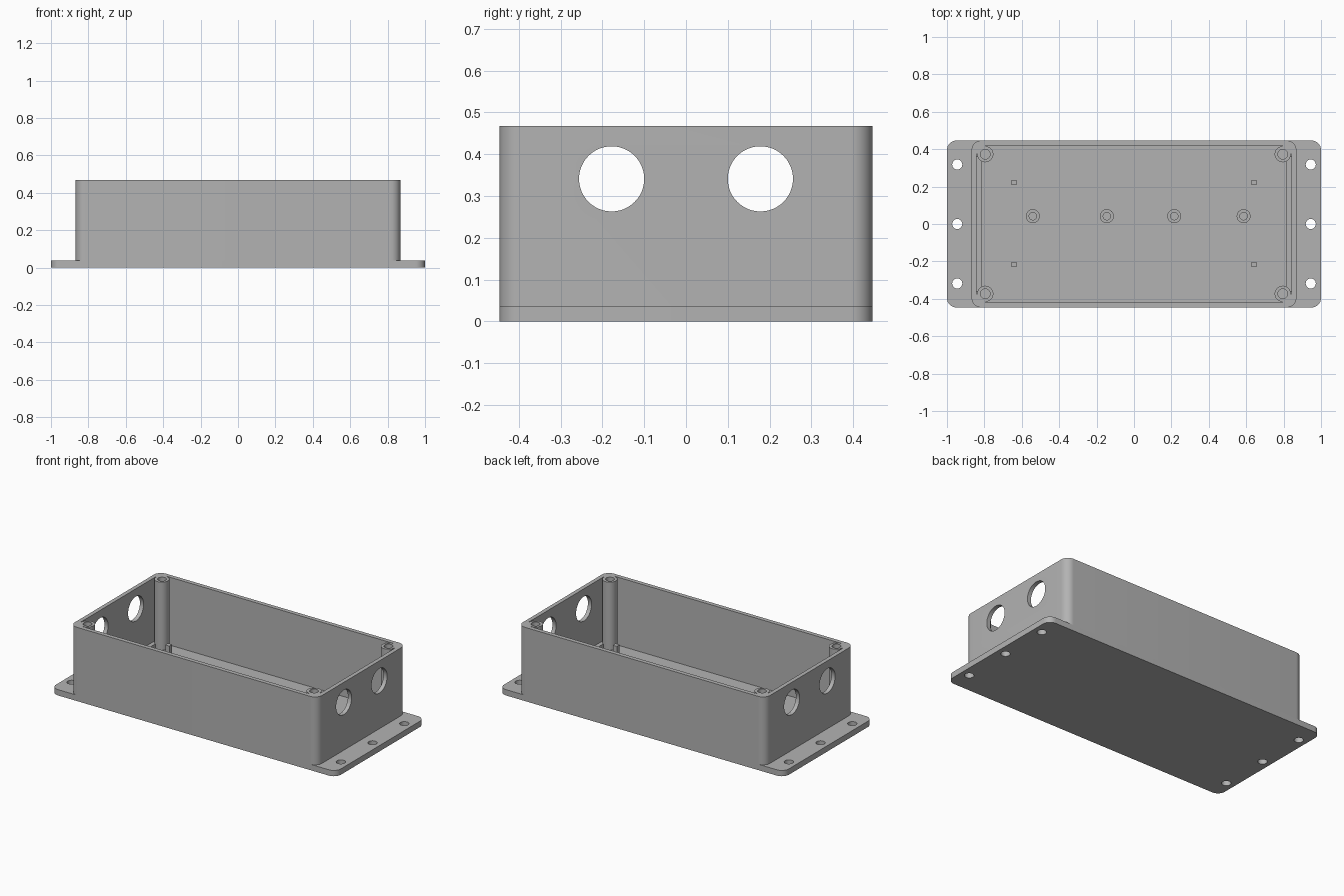
import bpy
import bmesh
from math import cos, sin, pi, radians
from mathutils import Matrix

cube = bpy.data.objects.get("Cube")
if cube:
    bpy.data.objects.remove(cube, do_unlink=True)

grey = bpy.data.materials.new("plain_grey")
grey.use_nodes = True
grey.diffuse_color = (0.45, 0.45, 0.45, 1)
grey.node_tree.nodes["Principled BSDF"].inputs["Base Color"].default_value = (0.45, 0.45, 0.45, 1)

# Overall sizes
BOX_X, BOX_Y, TOP = 0.868, 0.446, 0.468
IN_X, IN_Y, FLOOR = 0.842, 0.419, 0.037
ALONG_X = Matrix(((0, 0, 1, 0), (1, 0, 0, 0), (0, 1, 0, 0), (0, 0, 0, 1)))
parts = []


def arc(cx, cy, r, start=0, sweep=360, n=32):
    """Points on an arc; a full circle leaves out the repeated end."""
    count = n if sweep == 360 else n + 1
    angles = [radians(start + sweep * i / n) for i in range(count)]
    return [(cx + r * cos(a), cy + r * sin(a)) for a in angles]


def rounded(hx, hy, r):
    pts = []
    for k, (sx, sy) in enumerate(((1, 1), (-1, 1), (-1, -1), (1, -1))):
        pts += arc(sx * (hx - r), sy * (hy - r), r, 90 * k, 90, 10)
    return pts


def rect(x0, x1, y0, y1):
    return [(x0, y0), (x1, y0), (x1, y1), (x0, y1)]


def prism(name, pts, z0, z1, matrix=None):
    """Extrude a flat outline from z0 to z1."""
    bm = bmesh.new()
    face = bm.faces.new([bm.verts.new((x, y, z0)) for x, y in pts])
    ext = bmesh.ops.extrude_face_region(bm, geom=[face])
    verts = [v for v in ext["geom"] if isinstance(v, bmesh.types.BMVert)]
    bmesh.ops.translate(bm, verts=verts, vec=(0, 0, z1 - z0))
    if matrix:
        bm.transform(matrix)
    bmesh.ops.recalc_face_normals(bm, faces=bm.faces)
    mesh = bpy.data.meshes.new(name)
    bm.to_mesh(mesh)
    bm.free()
    mesh.materials.append(grey)
    obj = bpy.data.objects.new(name, mesh)
    bpy.context.scene.collection.objects.link(obj)
    return obj


def part(name, pts, z0, z1, cutters=()):
    """Make a visible part and bake in its cuts."""
    obj = prism(name, pts, z0, z1)
    for cutter in cutters:
        cutter.hide_render = True
        mod = obj.modifiers.new("cut", "BOOLEAN")
        mod.operation = "DIFFERENCE"
        mod.solver = "EXACT"
        mod.object = cutter
    if cutters:
        bpy.context.view_layer.update()
        graph = bpy.context.evaluated_depsgraph_get()
        baked = bpy.data.meshes.new_from_object(obj.evaluated_get(graph))
        obj.modifiers.clear()
        obj.data = baked
        for cutter in cutters:
            bpy.data.objects.remove(cutter, do_unlink=True)
    parts.append(obj)
    return obj


# Base plate with three screw holes at each end
holes = [prism("cutter", arc(sx * 0.945, y, 0.027), -0.1, 0.1)
         for sx in (-1, 1) for y in (-0.318, 0, 0.318)]
part("base_plate", rounded(1, BOX_Y, 0.05), 0, FLOOR, holes)

# Walls: open shell, cable holes through both ends, arched port in the -x end
cuts = [prism("cutter", rect(-IN_X, IN_X, -IN_Y, IN_Y), 0, 0.6)]
for sy in (-1, 1):
    cuts.append(prism("cutter", arc(sy * 0.178, 0.341, 0.078, n=48), -1.2, 1.2, ALONG_X))
arch = [(0.05, 0.068), (0.194, 0.068)]
arch += arc(0.144, 0.14, 0.05, 0, 90, 8) + arc(0.1, 0.14, 0.05, 90, 90, 8)
cuts.append(prism("cutter", arch, -1.2, -0.7, ALONG_X))
part("box_walls", rounded(BOX_X, BOX_Y, 0.05), FLOOR, TOP, cuts)

# Corner screw bosses, blended into the wall corners
BX, BY, BR = 0.795, 0.373, 0.043
outline = arc(BX, BY, BR, 90, 270, 28) + [(IN_X, BY), (IN_X, IN_Y), (BX, IN_Y)]
for sx in (-1, 1):
    for sy in (-1, 1):
        pts = [(sx * x, sy * y) for x, y in outline]
        bore = prism("cutter", arc(sx * BX, sy * BY, 0.026), 0.15, 0.6)
        part("corner_boss", pts, FLOOR, TOP, [bore])

# Low ledge along the foot of each end wall
for sx in (-1, 1):
    xs = sorted((sx * 0.816, sx * IN_X))
    part("end_ledge", rect(*xs, -0.36, 0.36), FLOOR, 0.065)

# Row of hollow standoffs on the floor
for x in (-0.541, -0.145, 0.215, 0.586):
    bore = prism("cutter", arc(x, 0.042, 0.02), FLOOR + 0.005, 0.3)
    part("standoff", arc(x, 0.042, 0.037), FLOOR, 0.11, [bore])

# Square locating pins
for sx in (-1, 1):
    for y in (-0.217, 0.222):
        x = sx * 0.642
        part("locating_pin", rect(x - 0.014, x + 0.014, y - 0.014, y + 0.014), FLOOR, 0.15)

# Smooth the round surfaces, keep edges sharp
bpy.ops.object.select_all(action="DESELECT")
for obj in parts:
    obj.select_set(True)
bpy.context.view_layer.objects.active = parts[0]
bpy.ops.object.shade_smooth_by_angle(angle=radians(30))
